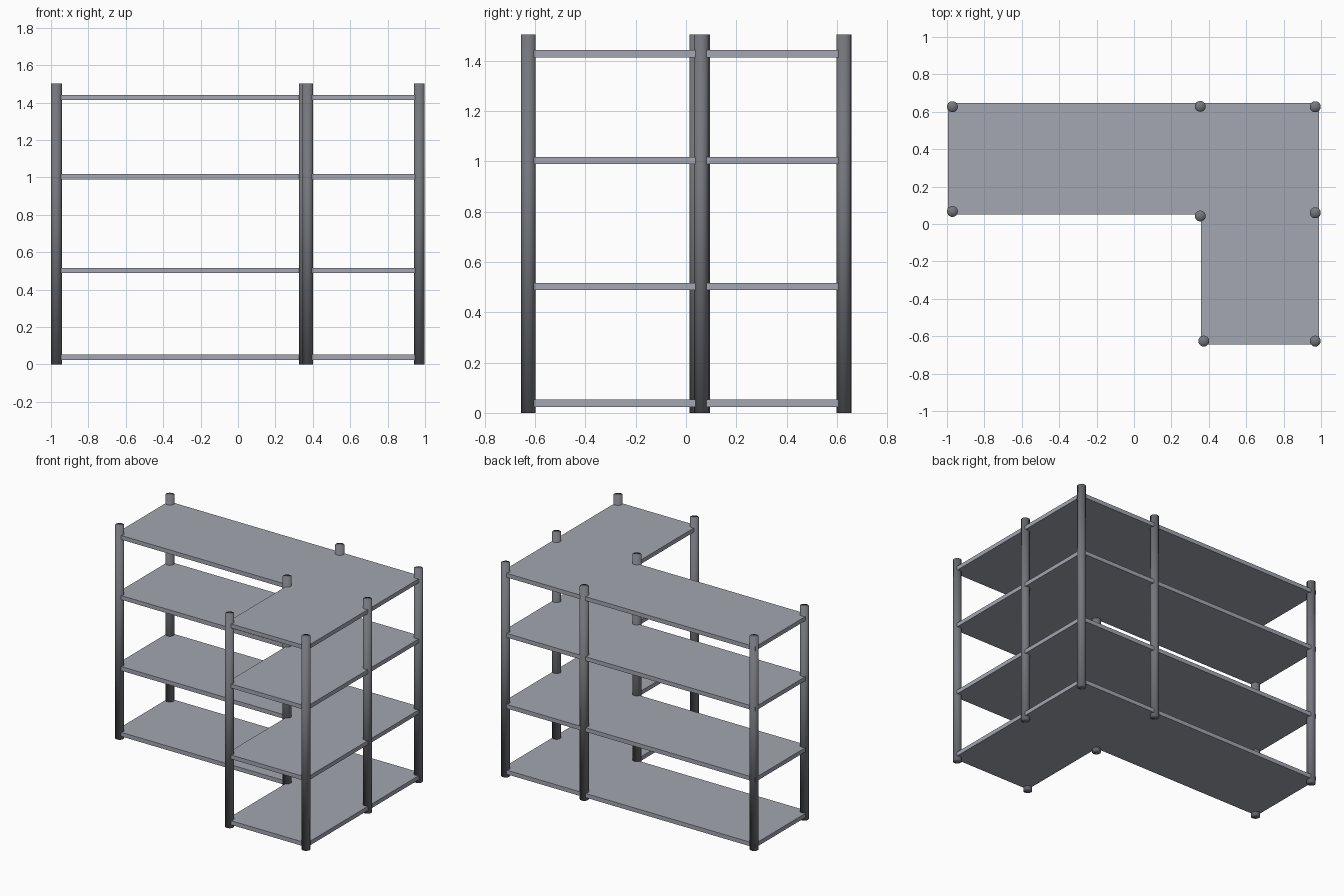
import bpy, bmesh

if "Cube" in bpy.data.objects:
    bpy.data.objects.remove(bpy.data.objects["Cube"])

POST_R, POST_H = 0.029, 1.503
THICK = 0.029


def material(name, rgb):
    mat = bpy.data.materials.new(name)
    mat.diffuse_color = (*rgb, 1)
    mat.use_nodes = True
    mat.node_tree.nodes["Principled BSDF"].inputs["Base Color"].default_value = mat.diffuse_color
    return mat


post_mat = material("dark_steel", (0.18, 0.185, 0.205))
shelf_mat = material("slate_board", (0.37, 0.385, 0.44))

# Round posts at the corners and wall joints of the L plan
posts = {
    "post_back_left": (-0.971, 0.627),
    "post_front_left": (-0.971, 0.067),
    "post_back_middle": (0.354, 0.629),
    "post_inner_corner": (0.354, 0.043),
    "post_back_right": (0.969, 0.627),
    "post_right_middle": (0.969, 0.060),
    "post_front_right": (0.969, -0.626),
    "post_front_inner": (0.373, -0.626),
}
for name, (x, y) in posts.items():
    bpy.ops.mesh.primitive_cylinder_add(vertices=32, radius=POST_R, depth=POST_H,
                                        end_fill_type='TRIFAN',
                                        location=(x, y, POST_H / 2))
    post = bpy.context.object
    post.name = name
    post.data.materials.append(post_mat)
    bpy.ops.object.shade_smooth()

# L-shaped shelf boards
outline = [(-0.994, 0.05), (0.359, 0.05), (0.359, -0.643),
           (0.988, -0.643), (0.988, 0.648), (-0.994, 0.648)]


def shelf(name, z):
    bm = bmesh.new()
    face = bm.faces.new([bm.verts.new((x, y, z - THICK / 2)) for x, y in outline])
    top = bmesh.ops.extrude_face_region(bm, geom=[face])["geom"]
    bmesh.ops.translate(bm, vec=(0, 0, THICK),
                        verts=[v for v in top if isinstance(v, bmesh.types.BMVert)])
    bmesh.ops.recalc_face_normals(bm, faces=bm.faces)
    mesh = bpy.data.meshes.new(name)
    bm.to_mesh(mesh)
    bm.free()
    mesh.materials.append(shelf_mat)
    bpy.context.collection.objects.link(bpy.data.objects.new(name, mesh))


for i, z in enumerate((0.038, 0.502, 1.003, 1.427)):
    shelf(f"shelf_{i + 1}", z)
